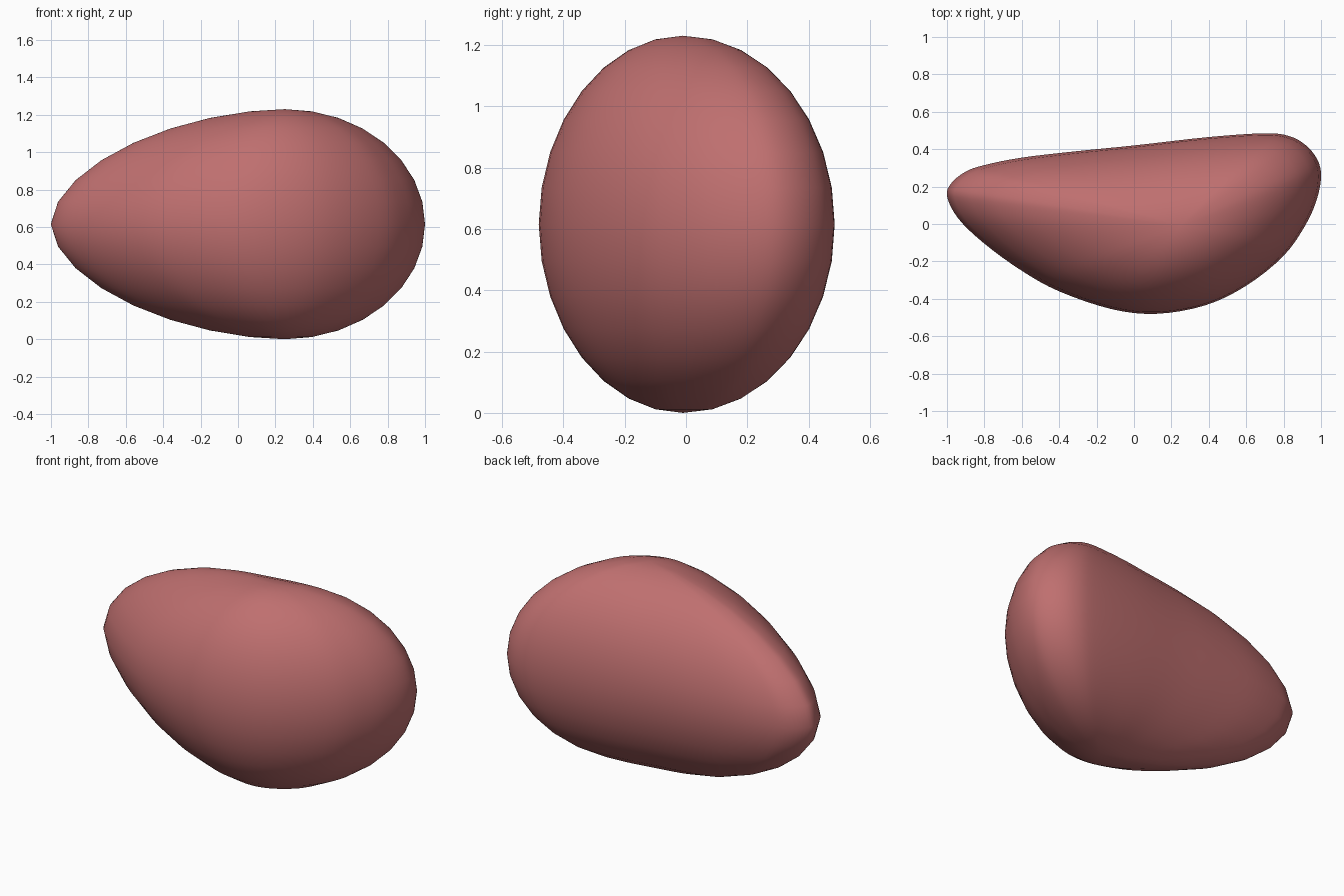
import bpy, bmesh, math
from mathutils import Vector

if "Cube" in bpy.data.objects:
    bpy.data.objects.remove(bpy.data.objects["Cube"])

# Plan outline at the widest level, seen from above
OUTLINE = [(-1, .15), (-.975, .22), (-.9, .28), (-.8, .315), (-.6, .355), (-.3, .39),
           (0, .42), (.4, .465), (.7, .485), (.83, .47), (.92, .42), (.98, .345),
           (1, .26), (.98, .14), (.92, 0), (.8, -.17), (.6, -.33), (.38, -.435),
           (.12, -.48), (-.12, -.455), (-.4, -.36), (-.6, -.25), (-.8, -.105), (-.94, .03)]
CENTRE = Vector((.25, -.01))
HALF_HEIGHT = .615
RINGS = 16


def smooth_loop(points, steps=4):
    """Closed Catmull-Rom curve through the points."""
    p = [Vector(q) for q in points]
    n, out = len(p), []
    for i in range(n):
        a, b, c, d = (p[(i + k) % n] for k in (-1, 0, 1, 2))
        for s in range(steps):
            t = s / steps
            out.append(.5 * (2 * b + (c - a) * t + (2 * a - 5 * b + 4 * c - d) * t * t
                             + (3 * b - a - 3 * c + d) * t ** 3))
    return out


# Pebble body: the outline shrinks toward a pole at the top and bottom
loop = smooth_loop(OUTLINE)
bm = bmesh.new()
rings = []
for i in range(1, RINGS):
    h = -math.cos(math.pi * i / RINGS)
    ring = []
    for q in loop:
        r = q - CENTRE
        p = 2 - .22 * max(0, -r.x / 1.25)   # the narrow end is a little more pointed
        xy = CENTRE + r * (1 - abs(h) ** p) ** (1 / p)
        ring.append(bm.verts.new((xy.x, xy.y, HALF_HEIGHT * (1 + h))))
    rings.append(ring)
bottom = bm.verts.new((CENTRE.x, CENTRE.y, 0))
top = bm.verts.new((CENTRE.x, CENTRE.y, 2 * HALF_HEIGHT))
n = len(loop)
for j in range(n):
    k = (j + 1) % n
    for lo, hi in zip(rings, rings[1:]):
        bm.faces.new((lo[j], lo[k], hi[k], hi[j]))
    bm.faces.new((bottom, rings[0][k], rings[0][j]))
    bm.faces.new((top, rings[-1][j], rings[-1][k]))
bmesh.ops.recalc_face_normals(bm, faces=bm.faces)
for f in bm.faces:
    f.smooth = True

mesh = bpy.data.meshes.new("pebble_body")
bm.to_mesh(mesh)
bm.free()
body = bpy.data.objects.new("pebble_body", mesh)
bpy.context.collection.objects.link(body)

mat = bpy.data.materials.new("dusty_red")
mat.diffuse_color = (.52, .16, .16, 1)
mat.use_nodes = True
mat.node_tree.nodes["Principled BSDF"].inputs["Base Color"].default_value = mat.diffuse_color
mesh.materials.append(mat)
